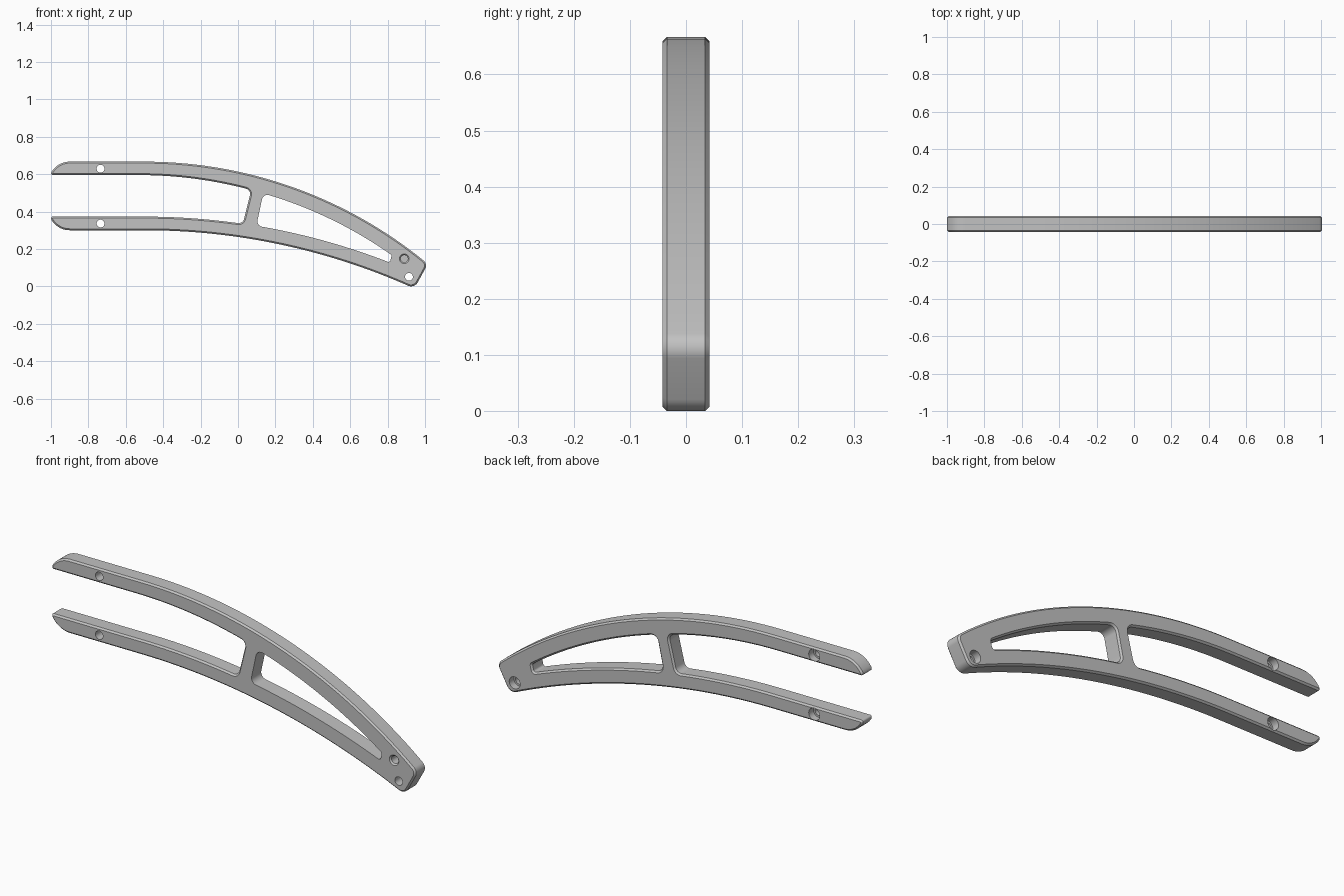
import bpy, bmesh, math
from mathutils import Vector

cube = bpy.data.objects.get("Cube")
if cube:
    bpy.data.objects.remove(cube)

HALF = 0.042      # half thickness
CHAMFER = 0.008

grey = bpy.data.materials.new("satin_grey")
grey.use_nodes = True
grey.diffuse_color = (0.54, 0.54, 0.54, 1)
bsdf = grey.node_tree.nodes["Principled BSDF"]
bsdf.inputs["Base Color"].default_value = grey.diffuse_color
bsdf.inputs["Roughness"].default_value = 0.6


def bend(z0, radius, start=-0.5):
    """Edge that runs level, then curves down on a circle."""
    def z(x):
        d = max(0, x - start)
        return z0 - radius + math.sqrt(radius ** 2 - d * d)
    return z


def along(edge, a, b, n=32):
    xs = [a + (b - a) * i / n for i in range(n + 1)]
    return [(x, edge(x), 0) for x in xs]


def corner(edge, x, r):
    return (x, edge(x), r)


def fillet(points, steps=8):
    """Round every point (x, z, r) whose radius r is not zero."""
    out = []
    for i, (x, z, r) in enumerate(points):
        p = Vector((x, z))
        if not r:
            out.append(p)
            continue
        u = (Vector(points[i - 1][:2]) - p).normalized()
        v = (Vector(points[(i + 1) % len(points)][:2]) - p).normalized()
        half = u.angle(v) / 2
        centre = p + (u + v).normalized() * r / math.sin(half)
        a = p + u * r / math.tan(half) - centre
        b = p + v * r / math.tan(half) - centre
        for k in range(steps + 1):
            t = k / steps
            out.append(centre + (a * (1 - t) + b * t).normalized() * r)
    return out


def offset(loop, d):
    """Push a counter-clockwise loop outward by d."""
    out = []
    for i, p in enumerate(loop):
        e = (p - loop[i - 1]).normalized()
        f = (loop[(i + 1) % len(loop)] - p).normalized()
        n = (Vector((e.y, -e.x)) + Vector((f.y, -f.x))).normalized()
        out.append(p + n * d / max(0.5, n.dot(Vector((e.y, -e.x)))))
    return out


def loft(name, loop, layers):
    """Solid through copies of a loop, each given as (offset, y), front to back."""
    bm = bmesh.new()
    rings = [[bm.verts.new((p.x, y, p.y)) for p in offset(loop, d)] for d, y in layers]
    for r, s in zip(rings, rings[1:]):
        for i in range(len(r)):
            bm.faces.new((r[i], r[i - 1], s[i - 1], s[i]))
    bm.faces.new(rings[0])
    bm.faces.new(rings[-1][::-1])
    bm.normal_update()
    mesh = bpy.data.meshes.new(name)
    bm.to_mesh(mesh)
    bm.free()
    mesh.materials.append(grey)
    obj = bpy.data.objects.new(name, mesh)
    bpy.context.collection.objects.link(obj)
    return obj


def circle(x, z, r, n=32):
    return [Vector((x + r * math.cos(math.tau * i / n), z + r * math.sin(math.tau * i / n)))
            for i in range(n)]


# Edges of the two arms
top_outer = bend(0.667, 2.37)
slot_top = bend(0.595, 2.298, -0.53)
window_top = bend(0.587, 2.29)
bottom_outer = bend(0.30, 3.5)
slot_bottom = bend(0.373, 3.62)
window_bottom = bend(0.374, 3.61)

# Rounded arm tips
tip = [(0.113 * math.sin(math.radians(a)), 0.113 * math.cos(math.radians(a)))
       for a in range(0, 61, 6)]
upper_tip = [(-0.9 - s, 0.554 + c, 0) for s, c in tip]
lower_tip = [(-0.9 - s, 0.413 - c, 0) for s, c in reversed(tip)]

# Whole outline: lower arm, rounded end, upper arm, open slot
outline = fillet(
    lower_tip + along(bottom_outer, -0.5, 0.88)
    + [corner(bottom_outer, 0.943, 0.04), (1.015, 0.120, 0.035)]
    + along(top_outer, 0.95, -0.5) + upper_tip + [(-1, 0.595, 0.009)]
    + along(slot_top, -0.53, 0.02, 16)
    + [corner(slot_top, 0.071, 0.03), corner(slot_bottom, 0.026, 0.03)]
    + along(slot_bottom, -0.02, -0.5, 16) + [(-1, 0.373, 0.009)])
frame = loft("curved_frame", outline,
             [(-CHAMFER, -HALF), (0, CHAMFER - HALF), (0, HALF - CHAMFER), (-CHAMFER, HALF)])

# Closed window beyond the strut, chamfered at the back
window = fillet(
    [corner(window_bottom, 0.098, 0.03)] + along(window_bottom, 0.15, 0.78)
    + [corner(window_bottom, 0.812, 0.011), corner(window_top, 0.822, 0.011)]
    + along(window_top, 0.79, 0.19) + [corner(window_top, 0.135, 0.03)])
cutters = [loft("window_cutter", window,
                [(0, -0.1), (0, HALF - CHAMFER), (CHAMFER + 0.002, HALF + 0.002)])]

# Through holes, counterbored at the back
for x, z in [(-0.735, 0.629), (-0.735, 0.336), (0.914, 0.051)]:
    cutters.append(loft("hole_cutter", circle(x, z, 0.021),
                        [(0, -0.1), (0, 0.005), (0.009, 0.005), (0.009, 0.1)]))

# Blind hole at the front
cutters.append(loft("blind_hole_cutter", circle(0.889, 0.148, 0.019),
                    [(0.009, -HALF - 0.002), (0, -HALF + 0.007), (0, 0.01)]))

for c in cutters:
    c.hide_render = True
    mod = frame.modifiers.new(c.name, 'BOOLEAN')
    mod.operation = 'DIFFERENCE'
    mod.solver = 'EXACT'
    mod.object = c

# Bake the cuts, then drop the cutters
bpy.context.view_layer.update()
mesh = bpy.data.meshes.new_from_object(frame.evaluated_get(bpy.context.evaluated_depsgraph_get()))
frame.modifiers.clear()
frame.data = mesh
for c in cutters:
    bpy.data.objects.remove(c)

bpy.ops.object.select_all(action='DESELECT')
frame.select_set(True)
bpy.context.view_layer.objects.active = frame
bpy.ops.object.shade_smooth_by_angle(angle=math.radians(30))
